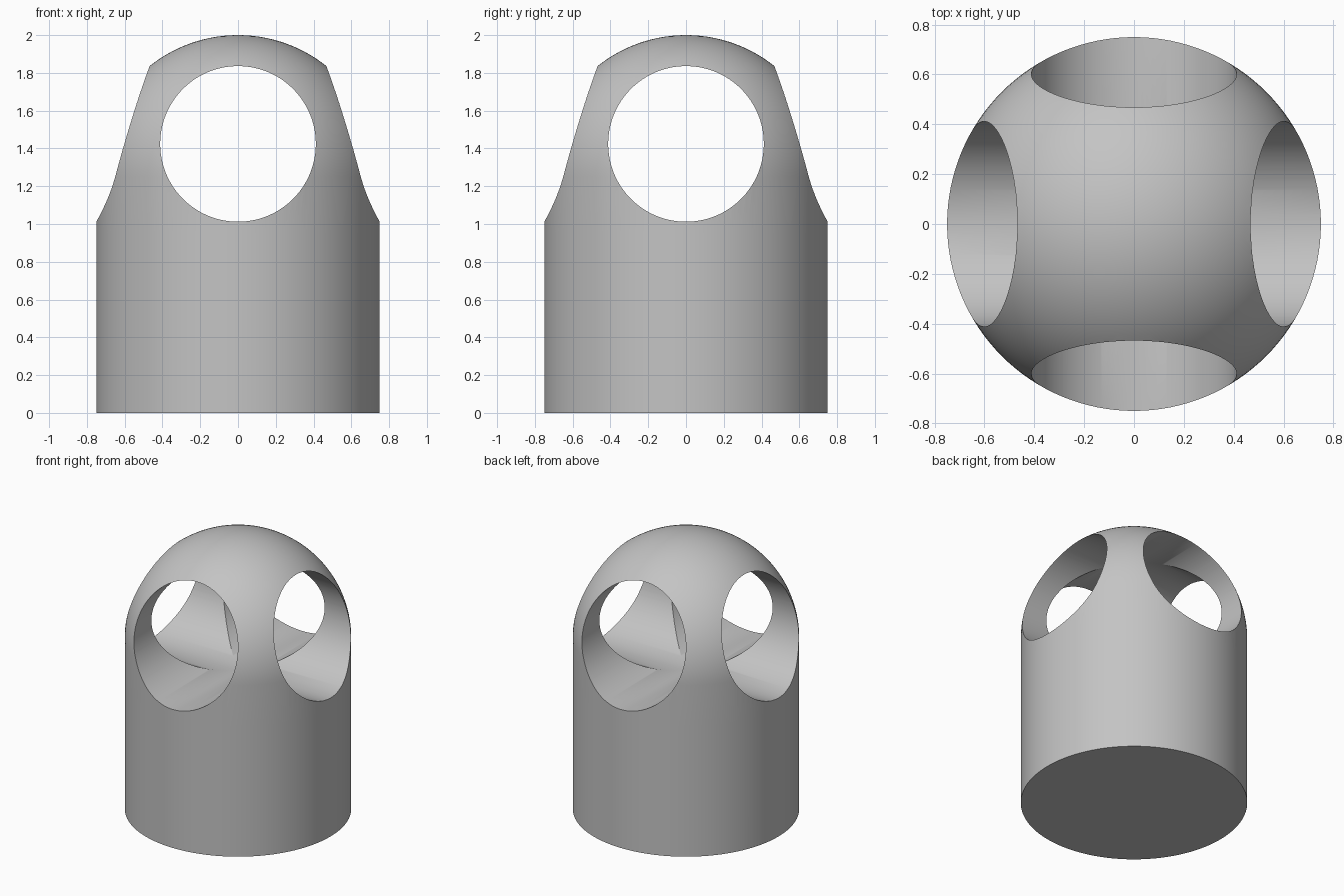
import bpy
import bmesh
from math import cos, sin, pi, radians
from mathutils import Matrix

cube = bpy.data.objects.get("Cube")
if cube:
    bpy.data.objects.remove(cube, do_unlink=True)

RADIUS, SHOULDER = 0.75, 1.25      # body radius, height where the dome starts
HOLE_RADIUS, HOLE_Z = 0.412, 1.424
SIDES, DOME_RINGS = 128, 32

grey = bpy.data.materials.new("plain grey")
grey.use_nodes = True
colour = (0.55, 0.55, 0.55, 1)
grey.diffuse_color = colour
grey.node_tree.nodes["Principled BSDF"].inputs["Base Color"].default_value = colour


def make_object(name, bm):
    mesh = bpy.data.meshes.new(name)
    bm.to_mesh(mesh)
    bm.free()
    mesh.materials.append(grey)
    obj = bpy.data.objects.new(name, mesh)
    bpy.context.collection.objects.link(obj)
    return obj


def ring(bm, radius, z):
    return [bm.verts.new((radius * cos(2 * pi * i / SIDES),
                          radius * sin(2 * pi * i / SIDES), z))
            for i in range(SIDES)]


# Solid body: straight cylinder running into a half-sphere dome
profile = [(RADIUS, 0), (RADIUS, 0.95)]
for k in range(DOME_RINGS):
    a = pi / 2 * k / DOME_RINGS
    profile.append((RADIUS * cos(a), SHOULDER + RADIUS * sin(a)))
bm = bmesh.new()
rings = [ring(bm, r, z) for r, z in profile]
for low, high in zip(rings, rings[1:]):
    for i in range(SIDES):
        j = (i + 1) % SIDES
        bm.faces.new((low[i], low[j], high[j], high[i]))
tip = bm.verts.new((0, 0, SHOULDER + RADIUS))
for i in range(SIDES):
    bm.faces.new((rings[-1][i], rings[-1][(i + 1) % SIDES], tip))
bm.faces.new(rings[0][::-1])
body = make_object("domed_body", bm)
bpy.context.view_layer.objects.active = body
body.select_set(True)

# Two crossing round tunnels; the second is turned half a side for clean cuts
tunnels = (("side_tunnel_cutter", "Y", 0), ("front_tunnel_cutter", "X", pi / SIDES))
for name, axis, phase in tunnels:
    bm = bmesh.new()
    place = (Matrix.Translation((0, 0, HOLE_Z)) @ Matrix.Rotation(pi / 2, 4, axis)
             @ Matrix.Rotation(phase, 4, "Z"))
    bmesh.ops.create_cone(bm, cap_ends=True, segments=SIDES, radius1=HOLE_RADIUS,
                          radius2=HOLE_RADIUS, depth=2, matrix=place)
    cutter = make_object(name, bm)
    cutter.hide_render = True
    cut = body.modifiers.new(name, "BOOLEAN")
    cut.operation = "DIFFERENCE"
    cut.solver = "EXACT"
    cut.object = cutter
    bpy.ops.object.modifier_apply(modifier=cut.name)
    bpy.data.objects.remove(cutter, do_unlink=True)

bpy.ops.object.shade_smooth_by_angle(angle=radians(25))
